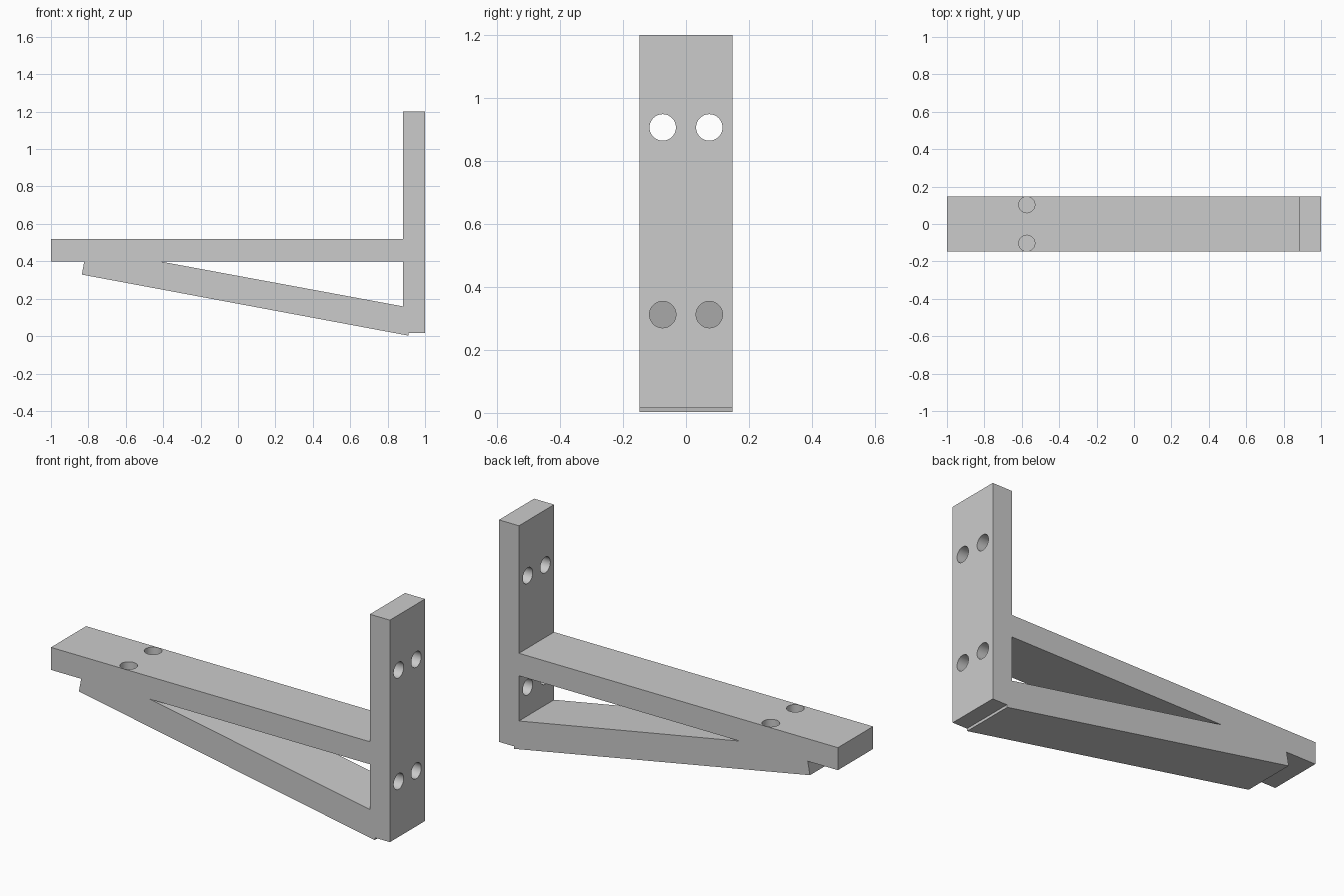
import bpy
import bmesh
from math import pi
from mathutils import Matrix, Vector

cube = bpy.data.objects.get("Cube")
if cube:
    bpy.data.objects.remove(cube, do_unlink=True)

HALF_WIDTH = 0.148
POST_X = 0.882      # inner face of the upright
SHELF_BOTTOM = 0.4
SHELF_TOP = 0.52

grey = bpy.data.materials.new("plain grey")
grey.use_nodes = True
grey.diffuse_color = (0.6, 0.6, 0.6, 1)
grey.node_tree.nodes["Principled BSDF"].inputs["Base Color"].default_value = (0.6, 0.6, 0.6, 1)


def finish(name, bm):
    bmesh.ops.recalc_face_normals(bm, faces=bm.faces)
    mesh = bpy.data.meshes.new(name)
    bm.to_mesh(mesh)
    bm.free()
    mesh.materials.append(grey)
    obj = bpy.data.objects.new(name, mesh)
    bpy.context.collection.objects.link(obj)
    return obj


def prism(name, outline, half):
    """Extrude an x-z outline evenly along y."""
    bm = bmesh.new()
    face = bm.faces.new([bm.verts.new((x, -half, z)) for x, z in outline])
    out = bmesh.ops.extrude_face_region(bm, geom=[face])
    verts = [v for v in out["geom"] if isinstance(v, bmesh.types.BMVert)]
    bmesh.ops.translate(bm, verts=verts, vec=(0, 2 * half, 0))
    return finish(name, bm)


def rod(name, centre, radius, length, along_x):
    bm = bmesh.new()
    turn = Matrix.Rotation(pi / 2, 4, "Y") if along_x else Matrix.Identity(4)
    bmesh.ops.create_cone(bm, cap_ends=True, segments=48, radius1=radius, radius2=radius,
                          depth=length, matrix=Matrix.Translation(Vector(centre)) @ turn)
    return finish(name, bm)


# Silhouette of shelf, upright and diagonal brace
bracket = prism("shelf_bracket", [
    (-1, SHELF_BOTTOM), (-0.822, SHELF_BOTTOM), (-0.835, 0.329),
    (0.91, 0.003), (0.912, 0.016), (1, 0.016), (1, 1.2), (POST_X, 1.2),
    (POST_X, SHELF_TOP), (-1, SHELF_TOP)], HALF_WIDTH)

# Triangular opening above the brace
cutters = [prism("brace_gap_cutter", [
    (-0.42, SHELF_BOTTOM), (POST_X, 0.159), (POST_X, SHELF_BOTTOM)], 0.3)]

# Screw holes: through the upright, and blind through the shelf thickness
for side in (-1, 1):
    for z in (0.312, 0.906):
        cutters.append(rod("upright_hole_cutter", (0.94, side * 0.074, z), 0.042, 0.2, True))
    cutters.append(rod("shelf_hole_cutter", (-0.573, side * 0.103, 0.46), 0.043, 0.12 + 0.002, False))

for cutter in cutters:
    cutter.hide_render = True
    mod = bracket.modifiers.new(cutter.name, "BOOLEAN")
    mod.operation = "DIFFERENCE"
    mod.solver = "EXACT"
    mod.object = cutter

# Apply the cuts and discard the cutters
bpy.ops.object.select_all(action="DESELECT")
bracket.select_set(True)
bpy.context.view_layer.objects.active = bracket
for mod in list(bracket.modifiers):
    bpy.ops.object.modifier_apply(modifier=mod.name)
for cutter in cutters:
    bpy.data.objects.remove(cutter, do_unlink=True)
bpy.ops.object.shade_smooth_by_angle()
